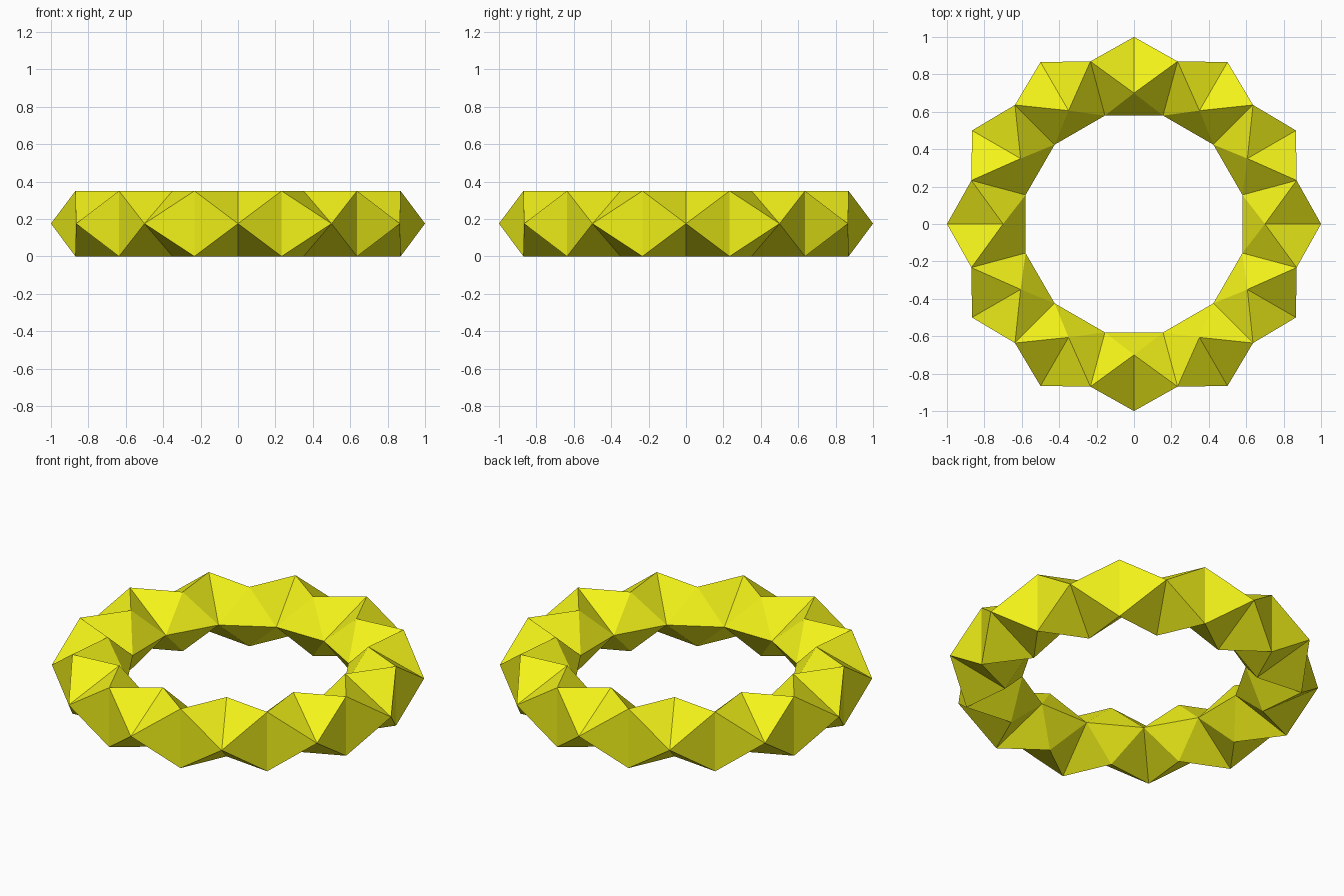
import bpy, bmesh
from math import cos, sin, pi

if "Cube" in bpy.data.objects:
    bpy.data.objects.remove(bpy.data.objects["Cube"])

N = 12                 # ring segments
H = 0.35               # ring height
bm = bmesh.new()


def triangle(angle, section):
    """Add one triangular cross-section (radius, z) at an angle."""
    return [bm.verts.new((r * cos(angle), r * sin(angle), z)) for r, z in section]


# Alternate sections: one points outward, the next points inward
out_section = [(1.0, H / 2), (0.70, H), (0.70, 0)]
in_section = [(0.60, H / 2), (0.90, H), (0.90, 0)]
outs = [triangle(2 * pi * k / N, out_section) for k in range(N)]
ins = [triangle(2 * pi * (k + 0.5) / N, in_section) for k in range(N)]

# Faceted skin between neighbouring sections
for k in range(N):
    tip, up, down = outs[k]
    for inner, top, bottom in (ins[k], ins[k - 1]):
        for face in ((tip, top, bottom), (tip, up, top), (up, inner, top),
                     (tip, bottom, down), (down, bottom, inner)):
            bm.faces.new(face)
    # Inner wall
    bm.faces.new((up, ins[k][0], ins[k - 1][0]))
    bm.faces.new((down, ins[k][0], ins[k - 1][0]))

bmesh.ops.recalc_face_normals(bm, faces=bm.faces)
mesh = bpy.data.meshes.new("faceted_ring")
bm.to_mesh(mesh)
bm.free()
ring = bpy.data.objects.new("faceted_ring", mesh)
bpy.context.collection.objects.link(ring)

# Yellow finish
yellow = bpy.data.materials.new("yellow")
yellow.diffuse_color = (0.9, 0.9, 0.01, 1)
yellow.use_nodes = True
yellow.node_tree.nodes["Principled BSDF"].inputs["Base Color"].default_value = yellow.diffuse_color
mesh.materials.append(yellow)
